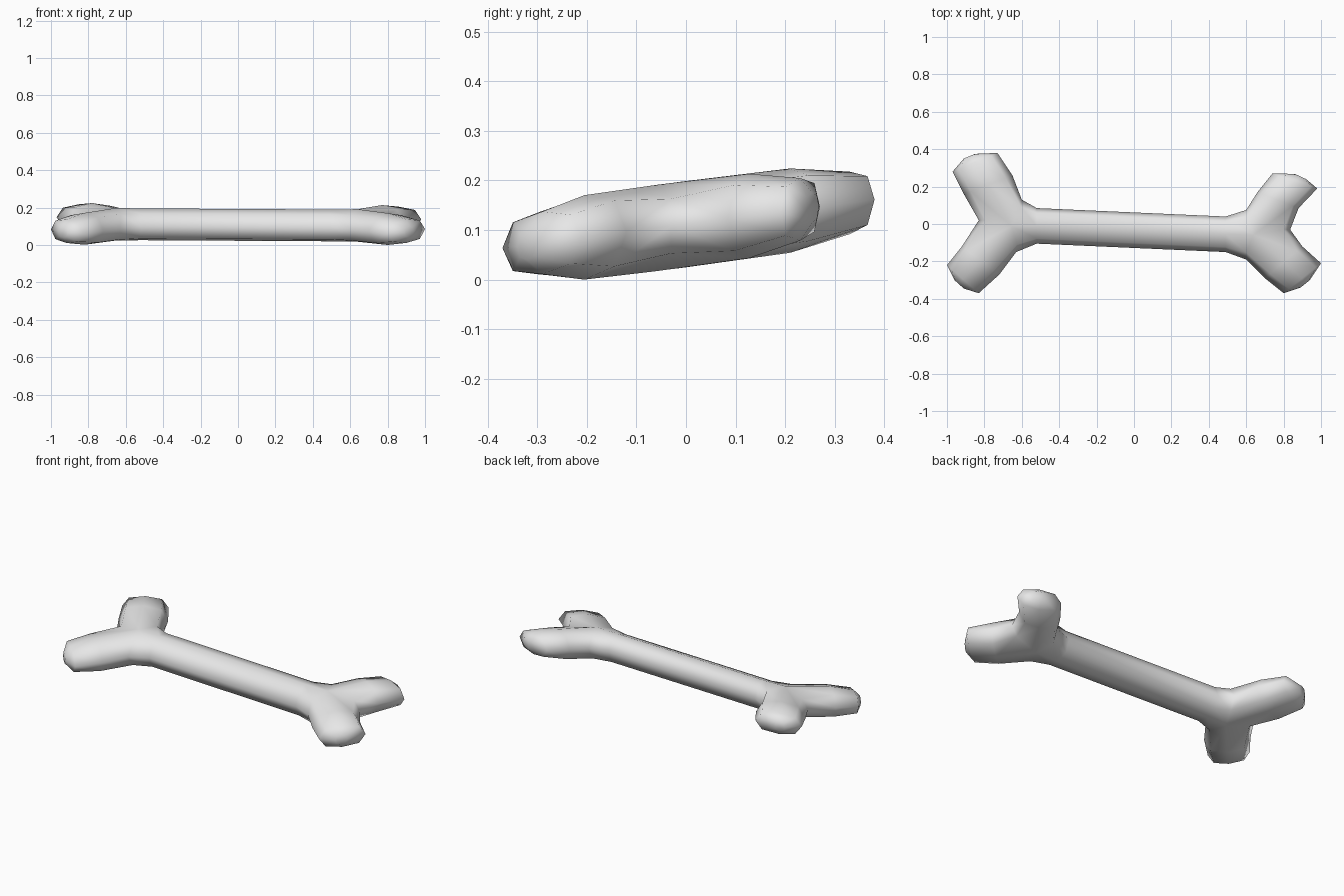
import bpy
import bmesh
from mathutils import Vector

cube = bpy.data.objects.get("Cube")
if cube:
    bpy.data.objects.remove(cube, do_unlink=True)

# Eight-sided section: (position across the width, height)
SECTION = [(-1, 0), (-.72, .78), (0, 1), (.72, .78),
           (1, 0), (.72, -.78), (0, -1), (-.72, -.78)]
MID_Z, TILT = .113, .13

bm = bmesh.new()


def point(x, y, z):
    """Vertex on the bone's tilted middle plane, raised by z."""
    return bm.verts.new((x, y, MID_Z + TILT * y + z))


def ring(a, b, half_height):
    """Section spanning two outline points in plan."""
    a, b = Vector(a), Vector(b)
    verts = []
    for across, up in SECTION:
        p = a.lerp(b, (across + 1) / 2)
        verts.append(point(p.x, p.y, up * half_height))
    return verts


def bridge(r, s):
    for i in range(8):
        j = (i + 1) % 8
        bm.faces.new((r[i], r[j], s[j], s[i]))


def fork(root, notch, branches):
    """Split the root ring at a shared notch seam into two knobs."""
    side = 1 if notch[0] > 0 else -1
    for i in (2, 6):
        root[i].co.x += side * .04
    seam = [point(notch[0] - side * .035, notch[1], .055),
            point(notch[0], notch[1], 0),
            point(notch[0] - side * .035, notch[1], -.055)]
    back = [root[0], root[1], root[2], *seam, root[6], root[7]]
    front = [root[4], root[3], root[2], *seam, root[6], root[5]]
    for previous, spans in zip((back, front), branches):
        for (a, b), h in zip(spans, (.085, .063, .03)):
            section = ring(a, b, h)
            bridge(previous, section)
            previous = section
        bm.faces.new(previous)


# Shaft, listed from back edge to front edge
shaft = [ring((-.60, .13), (-.63, -.15), .087),
         ring((-.52, .085), (-.52, -.105), .085),
         ring((.49, .04), (.49, -.15), .085),
         ring((.60, .075), (.60, -.19), .087)]
for r, s in zip(shaft, shaft[1:]):
    bridge(r, s)

# Knobbed ends: each branch is a list of outer-to-inner spans
fork(shaft[0], (-.83, .02), (
    [((-.65, .26), (-.91, .16)), ((-.73, .38), (-.97, .28)), ((-.85, .375), (-.91, .35))],
    [((-.72, -.27), (-.92, -.12)), ((-.83, -.37), (-1, -.22)), ((-.91, -.345), (-.96, -.30))]))
fork(shaft[-1], (.835, -.03), (
    [((.66, .17), (.88, .085)), ((.74, .27), (.98, .19)), ((.86, .268), (.92, .24))],
    [((.70, -.29), (.90, -.12)), ((.80, -.37), (1, -.21)), ((.89, -.34), (.94, -.30))]))

# Rest the bone on the floor
lowest = min(v.co.z for v in bm.verts)
bmesh.ops.translate(bm, verts=bm.verts, vec=(0, 0, -lowest))
bmesh.ops.recalc_face_normals(bm, faces=bm.faces)
for f in bm.faces:
    f.smooth = True

mesh = bpy.data.meshes.new("bone")
bm.to_mesh(mesh)
bm.free()
bone = bpy.data.objects.new("bone", mesh)
bpy.context.collection.objects.link(bone)

# Pale grey bone colour
grey = bpy.data.materials.new("pale grey")
grey.use_nodes = True
colour = (.8, .8, .8, 1)
grey.diffuse_color = colour
for node in grey.node_tree.nodes:
    if node.type == "BSDF_PRINCIPLED":
        node.inputs["Base Color"].default_value = colour
mesh.materials.append(grey)
